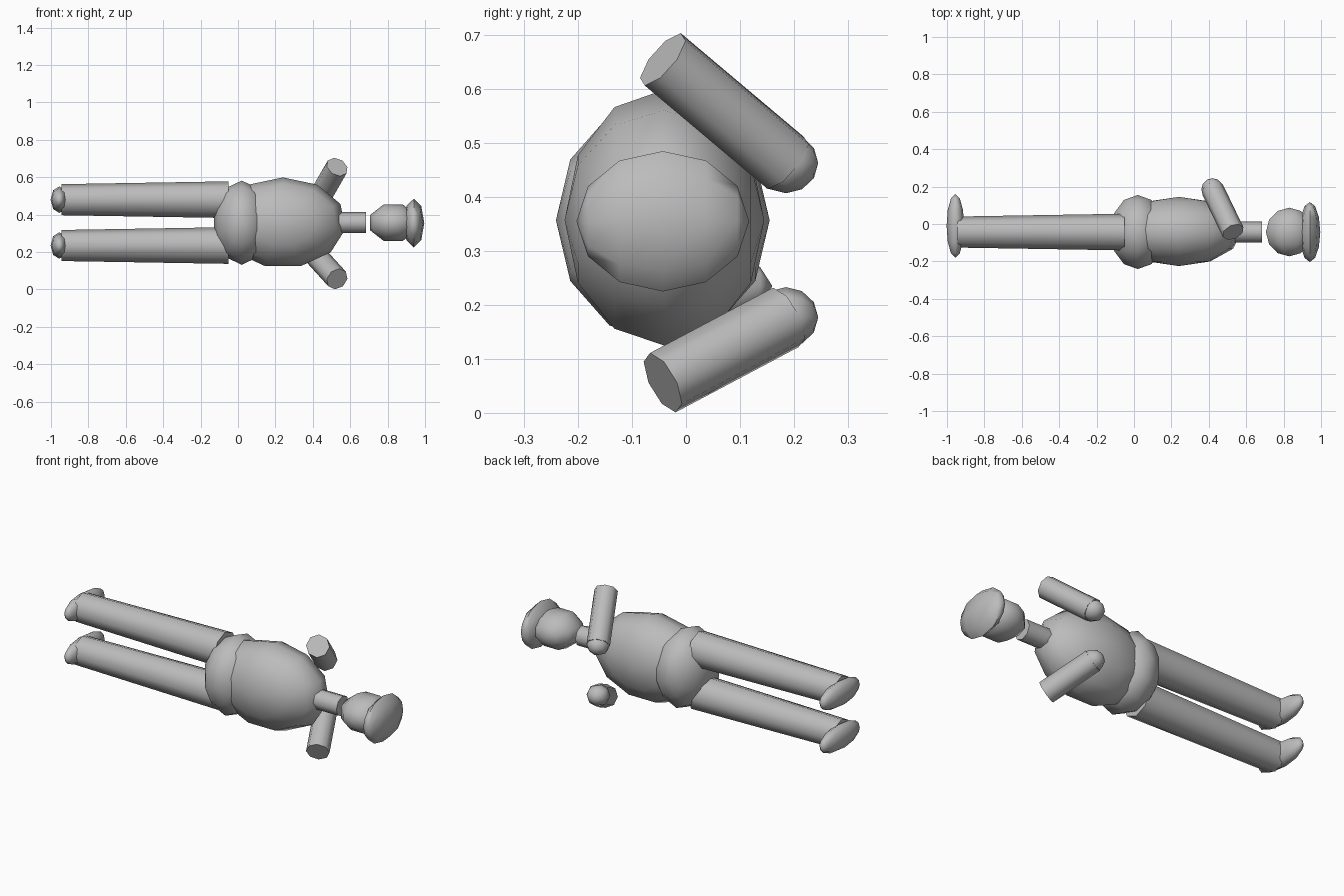
import bpy, bmesh, math
from mathutils import Matrix, Vector

cube = bpy.data.objects.get("Cube")
if cube:
    bpy.data.objects.remove(cube, do_unlink=True)

grey = bpy.data.materials.new("plain_grey")
grey.use_nodes = True
TONE = (0.5, 0.5, 0.5, 1)
grey.diffuse_color = TONE
grey.node_tree.nodes["Principled BSDF"].inputs["Base Color"].default_value = TONE


def finish(name, bm):
    """Turn a bmesh into a smooth-shaded object with sharp cap edges."""
    mesh = bpy.data.meshes.new(name)
    bm.to_mesh(mesh)
    bm.free()
    mesh.materials.append(grey)
    obj = bpy.data.objects.new(name, mesh)
    bpy.context.collection.objects.link(obj)
    bpy.ops.object.select_all(action='DESELECT')
    obj.select_set(True)
    bpy.context.view_layer.objects.active = obj
    bpy.ops.object.shade_smooth_by_angle(angle=math.radians(65))
    return obj


def ellipsoid(name, centre, radii, sides, turn=0):
    """Low-poly ellipsoid whose poles point along y."""
    bm = bmesh.new()
    bmesh.ops.create_uvsphere(bm, u_segments=sides, v_segments=6, radius=1)
    m = (Matrix.Translation(centre) @ Matrix.Diagonal((*radii, 1))
         @ Matrix.Rotation(math.pi / 2, 4, 'X')
         @ Matrix.Rotation(math.radians(turn), 4, 'Z'))
    bm.transform(m)
    return finish(name, bm)


def limb(name, start, end, r1, r2, sides=8):
    """Tapered closed cylinder between two points."""
    a, b = Vector(start), Vector(end)
    bm = bmesh.new()
    bmesh.ops.create_cone(bm, cap_ends=True, segments=sides, radius1=r1,
                          radius2=r2, depth=(b - a).length)
    rot = (b - a).to_track_quat('Z', 'Y').to_matrix().to_4x4()
    bm.transform(Matrix.Translation((a + b) / 2) @ rot)
    return finish(name, bm)


MID_Y, MID_Z = -0.043, 0.357

# Trunk
ellipsoid("torso", (0.24, -0.04, MID_Z), (0.338, 0.185, 0.242), 11)
ellipsoid("hips", (0.02, MID_Y, MID_Z), (0.155, 0.198, 0.225), 10)

# Neck, head and hat
limb("neck", (0.45, MID_Y, MID_Z), (0.685, MID_Y, MID_Z), 0.056, 0.056)
ellipsoid("head", (0.83, MID_Y, MID_Z), (0.135, 0.13, 0.105), 8, 22.5)
ellipsoid("hat", (0.94, MID_Y, 0.355), (0.056, 0.16, 0.13), 8)

# Legs and feet
for side, z in (("left", 0.48), ("right", 0.235)):
    limb(side + "_leg", (-0.945, MID_Y, z), (-0.05, MID_Y, z), 0.083, 0.098)
    ellipsoid(side + "_foot", (-0.955, -0.01, z), (0.047, 0.17, 0.071), 8)

# Forearms with rounded elbows
for side, elbow_z, tip_z in (("left", 0.463, 0.655), ("right", 0.177, 0.056)):
    elbow = (0.42, 0.185, elbow_z)
    limb(side + "_forearm", elbow, (0.53, MID_Y, tip_z), 0.061, 0.061)
    ellipsoid(side + "_elbow", elbow, (0.06, 0.06, 0.056), 8)
